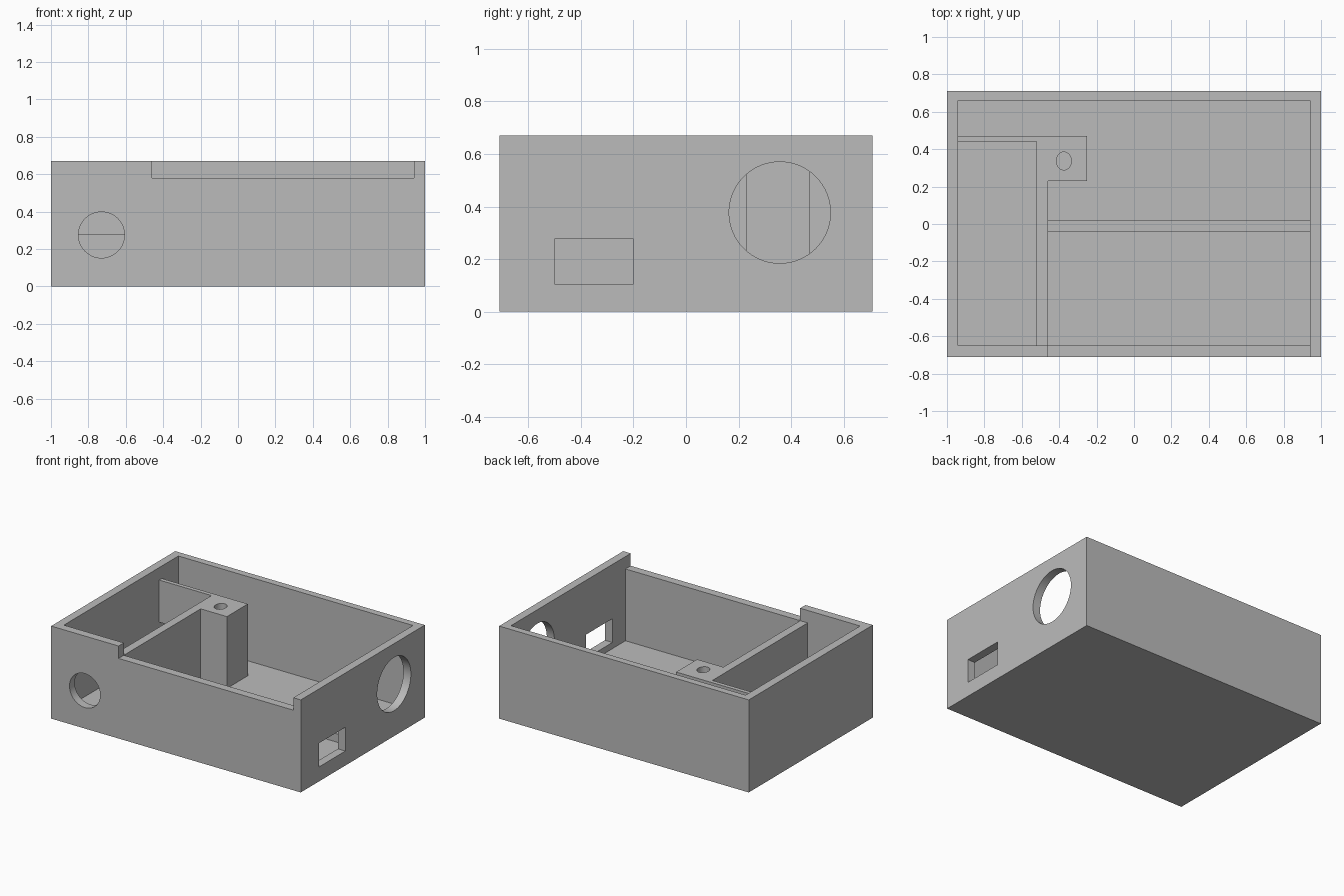
import bpy

old = bpy.data.objects.get("Cube")
if old:
    bpy.data.objects.remove(old, do_unlink=True)

# Single plain plastic colour
grey = bpy.data.materials.new("plain_grey")
grey.use_nodes = True
grey.diffuse_color = (0.5, 0.5, 0.5, 1)
bsdf = next(n for n in grey.node_tree.nodes if n.type == "BSDF_PRINCIPLED")
bsdf.inputs["Base Color"].default_value = grey.diffuse_color


def finish(obj, name):
    obj.name = name
    obj.data.materials.append(grey)
    return obj


def box(name, x, y, z):
    """Box from (low, high) pairs on each axis."""
    bpy.ops.mesh.primitive_cube_add(size=1)
    obj = bpy.context.object
    for i, (lo, hi) in enumerate((x, y, z)):
        for v in obj.data.vertices:
            v.co[i] = lo if v.co[i] < 0 else hi
    return finish(obj, name)


def rod(name, centre, radius, length, axis):
    """Round cutter along the given axis."""
    turn = {"X": (0, 1.570796, 0), "Y": (1.570796, 0, 0), "Z": (0, 0, 0)}[axis]
    bpy.ops.mesh.primitive_cylinder_add(vertices=64, radius=radius, depth=length,
                                        location=centre, rotation=turn)
    return finish(bpy.context.object, name)


def cut(target, cutter):
    """Subtract the cutter, then discard it."""
    cutter.hide_render = True
    mod = target.modifiers.new("cut", "BOOLEAN")
    mod.operation = "DIFFERENCE"
    mod.solver = "EXACT"
    mod.object = cutter
    bpy.context.view_layer.objects.active = target
    bpy.ops.object.modifier_apply(modifier=mod.name)
    bpy.data.objects.remove(cutter, do_unlink=True)


floor, rim, top = 0.06, 0.58, 0.67
left, right, front, back = -0.94, 0.94, -0.65, 0.66

# Open case with a lowered front edge and ports
case = box("case", (-1, 1), (-0.71, 0.71), (0, top))
cut(case, box("cavity", (left, right), (front, back), (floor, 1)))
cut(case, box("front_notch", (-0.46, right), (-0.8, front + 0.03), (rim, 1)))
cut(case, rod("front_port", (-0.73, -0.7, 0.275), 0.123, 0.2, "Y"))
cut(case, rod("side_port", (1, 0.357, 0.377), 0.193, 0.2, "X"))
cut(case, box("side_slot", (0.9, 1.1), (-0.5, -0.2), (0.105, 0.277)))

# Side compartment: long divider and raised end panel with a gap below
box("divider", (-0.52, -0.46), (front, 0.47), (floor, rim))
box("end_panel", (left, -0.52), (0.44, 0.47), (0.275, rim))

# Screw post with an oval blind hole
post = box("screw_post", (-0.46, -0.25), (0.23, 0.47), (floor, rim))
hole = rod("screw_hole", (-0.375, 0.337, rim), 0.04, 0.5, "Z")
hole.scale.y = 1.2
bpy.context.view_layer.update()
cut(post, hole)

# Low rib across the main floor
box("floor_rib", (-0.46, right), (-0.04, 0.02), (floor, 0.12))

# Smooth round holes, crisp edges elsewhere
for obj in (case, post):
    bpy.ops.object.select_all(action="DESELECT")
    obj.select_set(True)
    bpy.context.view_layer.objects.active = obj
    bpy.ops.object.shade_smooth_by_angle(angle=0.5)
